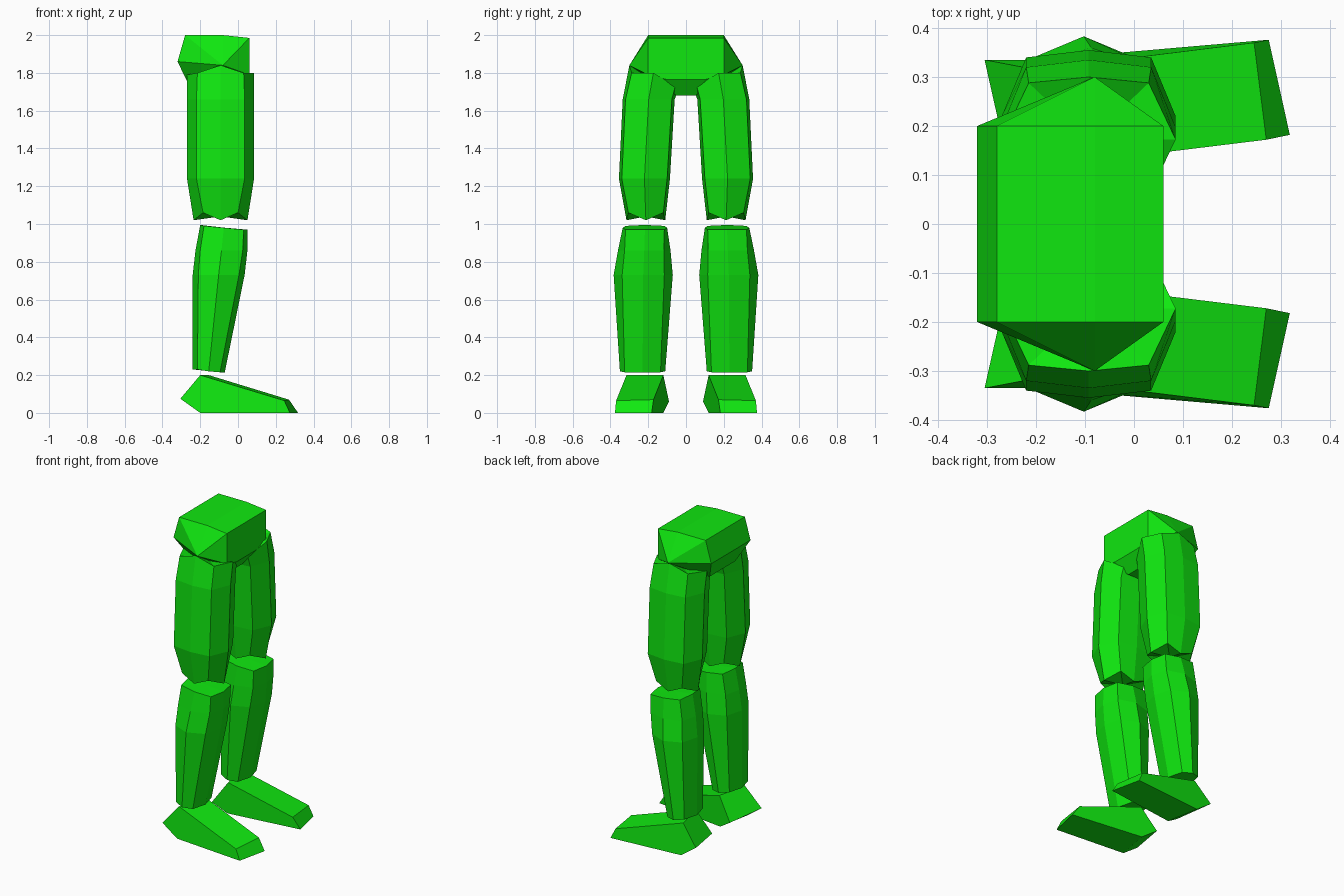
import bpy, bmesh

if "Cube" in bpy.data.objects:
    bpy.data.objects.remove(bpy.data.objects["Cube"])

green = bpy.data.materials.new("green")
green.diffuse_color = (0.005, 0.8, 0.005, 1)
green.use_nodes = True
green.node_tree.nodes["Principled BSDF"].inputs["Base Color"].default_value = green.diffuse_color


def finish(name, bm):
    bmesh.ops.recalc_face_normals(bm, faces=bm.faces)
    me = bpy.data.meshes.new(name)
    bm.to_mesh(me)
    bm.free()
    me.materials.append(green)
    ob = bpy.data.objects.new(name, me)
    bpy.context.collection.objects.link(ob)


def loft(name, rings, side):
    """Skin equal-length rings of points; side = -1 mirrors across y."""
    bm = bmesh.new()
    loops = [[bm.verts.new((x, y * side, z)) for x, y, z in r] for r in rings]
    n = len(rings[0])
    for a, b in zip(loops, loops[1:]):
        for i in range(n):
            j = (i + 1) % n
            bm.faces.new((a[i], a[j], b[j], b[i]))
    caps = [bm.faces.new(loops[0]), bm.faces.new(loops[-1])]
    if n == 8:
        bmesh.ops.poke(bm, faces=caps)
    finish(name, bm)


def octagon(x0, x1, inset_x, y0, y1, inset_y, heights):
    """Eight-sided limb section; heights = z of the eight points,
    starting at the front middle and turning over the outer side."""
    xm, ym = (x0 + x1) / 2, (y0 + y1) / 2
    a, b = x0 + inset_x, x1 - inset_x
    c, d = y0 + inset_y, y1 - inset_y
    pts = [(x1, ym), (b, d), (xm, y1), (a, d), (x0, ym), (a, c), (xm, y0), (b, c)]
    return [(x, y, z) for (x, y), z in zip(pts, heights)]


# Pelvis: convex faceted block with a point over each hip
bm = bmesh.new()
half = [(-.28, .2, 2), (-.08, .2, 2), (.06, .2, 1.985), (.06, .2, 1.79),
        (.06, .1, 1.765), (-.32, .2, 1.86), (-.08, .3, 1.84),
        (-.26, .13, 1.735), (-.12, .05, 1.68), (0, .05, 1.68)]
for x, y, z in half:
    for s in (1, -1):
        bm.verts.new((x, y * s, z))
bmesh.ops.convex_hull(bm, input=bm.verts)
bmesh.ops.dissolve_limit(bm, angle_limit=0.02, verts=bm.verts, edges=bm.edges)
finish("pelvis", bm)

# Section heights of the tilted top and notched bottom
thigh_top = [1.80, 1.80, 1.84, 1.80, 1.79, 1.73, 1.70, 1.73]
thigh_end = [1.02, 1.06, 1.02, 1.06, 1.02, 1.06, 1.02, 1.06]
shin_top = [.97, .97, .98, .99, .995, .99, .98, .97]
shin_end = [.215, .215, .22, .23, .23, .23, .22, .215]

for side, word in ((1, "left"), (-1, "right")):
    # Thigh
    loft("thigh_" + word, [
        octagon(-.27, .085, .055, .045, .30, .012, thigh_top),
        octagon(-.27, .085, .05, .06, .335, .015, [1.66] * 8),
        octagon(-.27, .085, .05, .085, .355, .015, [1.24] * 8),
        octagon(-.235, .05, .05, .11, .315, .01, thigh_end)], side)

    # Shin
    loft("shin_" + word, [
        octagon(-.20, .05, .02, .10, .335, .015, shin_top),
        octagon(-.225, .05, .025, .082, .36, .035, [.86] * 8),
        octagon(-.24, .035, .03, .07, .383, .045, [.73] * 8),
        octagon(-.24, -.07, .025, .11, .35, .025, shin_end)], side)

    # Foot: heel, sole and toe outlines on the outer and inner side
    outer = [(-.305, .335, .075), (-.20, .335, 0), (.275, .376, 0),
             (.245, .37, .065), (-.20, .315, .2)]
    inner = [(-.25, .09, .06), (-.16, .12, 0), (.318, .182, 0),
             (.27, .172, .07), (-.155, .12, .2)]
    loft("foot_" + word, [outer, inner], side)
